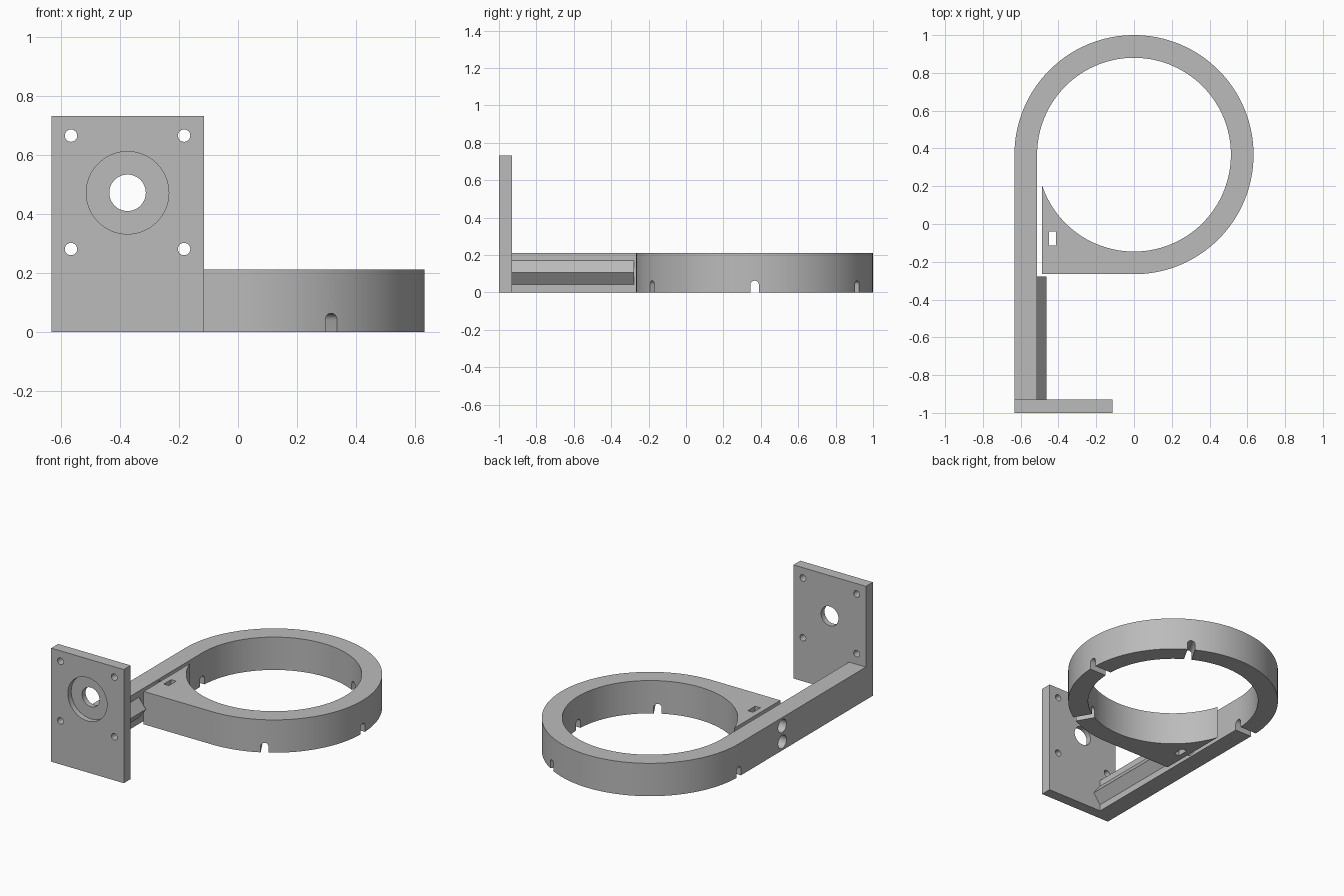
import bpy, bmesh
from math import sin, cos, pi, radians, degrees, atan2, sqrt
from mathutils import Matrix, Vector

old = bpy.data.objects.get("Cube")
if old:
    bpy.data.objects.remove(old, do_unlink=True)

grey = bpy.data.materials.new("plain grey")
grey.use_nodes = True
COLOUR = (0.5, 0.5, 0.5, 1)
grey.diffuse_color = COLOUR
grey.node_tree.nodes["Principled BSDF"].inputs["Base Color"].default_value = COLOUR


def arc(cx, cy, r, start, end, steps):
    """Points on an arc, angles in degrees."""
    angles = [radians(start + (end - start) * i / steps) for i in range(steps + 1)]
    return [(cx + r * cos(a), cy + r * sin(a)) for a in angles]


def circle(cx, cy, r, sides=48):
    return arc(cx, cy, r, 0, 360, sides)[:-1]


def rect(x0, y0, x1, y1):
    return [(x0, y0), (x1, y0), (x1, y1), (x0, y1)]


def facing(angle, origin=(0, 0, 0)):
    """Frame whose depth axis points sideways at an angle, with its second axis up."""
    a = radians(angle)
    frame = Matrix(((-sin(a), 0, cos(a)), (cos(a), 0, sin(a)), (0, 1, 0)))
    return Matrix.Translation(Vector(origin)) @ frame.to_4x4()


def prism(name, points, low, high, frame=Matrix.Identity(4)):
    """Extrude a 2D outline along the depth axis of a frame."""
    bm = bmesh.new()
    base = bm.faces.new([bm.verts.new((x, y, low)) for x, y in points])
    new = bmesh.ops.extrude_face_region(bm, geom=[base])["geom"]
    bmesh.ops.translate(bm, vec=(0, 0, high - low),
                        verts=[g for g in new if isinstance(g, bmesh.types.BMVert)])
    bmesh.ops.transform(bm, matrix=frame, verts=bm.verts)
    bmesh.ops.recalc_face_normals(bm, faces=bm.faces)
    mesh = bpy.data.meshes.new(name)
    bm.to_mesh(mesh)
    bm.free()
    mesh.materials.append(grey)
    obj = bpy.data.objects.new(name, mesh)
    bpy.context.collection.objects.link(obj)
    return obj


def activate(obj):
    bpy.ops.object.select_all(action="DESELECT")
    obj.select_set(True)
    bpy.context.view_layer.objects.active = obj


def cut(target, cutters):
    """Subtract each cutter, then remove it."""
    activate(target)
    for cutter in cutters:
        cutter.hide_render = True
        mod = target.modifiers.new("cut", "BOOLEAN")
        mod.operation, mod.solver, mod.object = "DIFFERENCE", "EXACT", cutter
        bpy.ops.object.modifier_apply(modifier=mod.name)
        bpy.data.objects.remove(cutter, do_unlink=True)
    bpy.ops.object.shade_smooth_by_angle(angle=radians(30))


# Main dimensions
CY, OUTER, INNER, HEIGHT = 0.367, 0.633, 0.513, 0.212
JAW_X, PLATE_BACK = -0.487, -0.93
tip = degrees(atan2(-sqrt(INNER ** 2 - JAW_X ** 2), JAW_X)) % 360

# Clamp ring, split jaw and straight arm as one outline
outline = [(-OUTER, PLATE_BACK)]
outline += arc(0, CY, OUTER, 180, -90, 96)
outline += [(JAW_X, CY - OUTER)]
outline += arc(0, CY, INNER, tip, 540, 120)
outline += [(-INNER, PLATE_BACK)]
clamp = prism("clamp_ring_and_arm", outline, 0, HEIGHT)

# Arched notches under the ring, nut slot in the jaw, screw bores through the arm
notch = [(-0.023, -0.1), (0.023, -0.1)] + arc(0, 0.04, 0.023, 0, 180, 16)
cutters = [prism("notch_cutter", notch, 0.4, 0.75, facing(a, (0, CY, 0)))
           for a in (0, 60, 180, 300)]
cutters.append(prism("slot_cutter", rect(-0.45, -0.115, -0.413, -0.04), -0.1, 0.4))
for z in (0.055, 0.157):
    cutters.append(prism("bore_cutter", circle(-0.078, z, 0.042), -0.8, -0.5, facing(0)))
    cutters.append(prism("pilot_cutter", circle(-0.078, z, 0.025), -0.5, -0.43, facing(0)))
cut(clamp, cutters)

# V-shaped stiffening rib along the inside of the arm
prism("arm_rib", [(-INNER, 0.042), (-0.463, 0.107), (-INNER, 0.172)],
      0.277, -PLATE_BACK, facing(-90))

# Upright motor plate with recess, shaft hole and four screw holes
plate = prism("mounting_plate", rect(-OUTER, 0, -0.115, 0.733),
              -PLATE_BACK, 1, facing(-90))
cutters = [prism("recess_cutter", circle(-0.375, 0.472, 0.14, 64), 0.965, 1.1, facing(-90)),
           prism("shaft_cutter", circle(-0.375, 0.472, 0.062), 0.8, 1.1, facing(-90))]
for x in (-0.567, -0.183):
    for z in (0.281, 0.666):
        cutters.append(prism("screw_cutter", circle(x, z, 0.021, 32), 0.8, 1.1, facing(-90)))
cut(plate, cutters)
